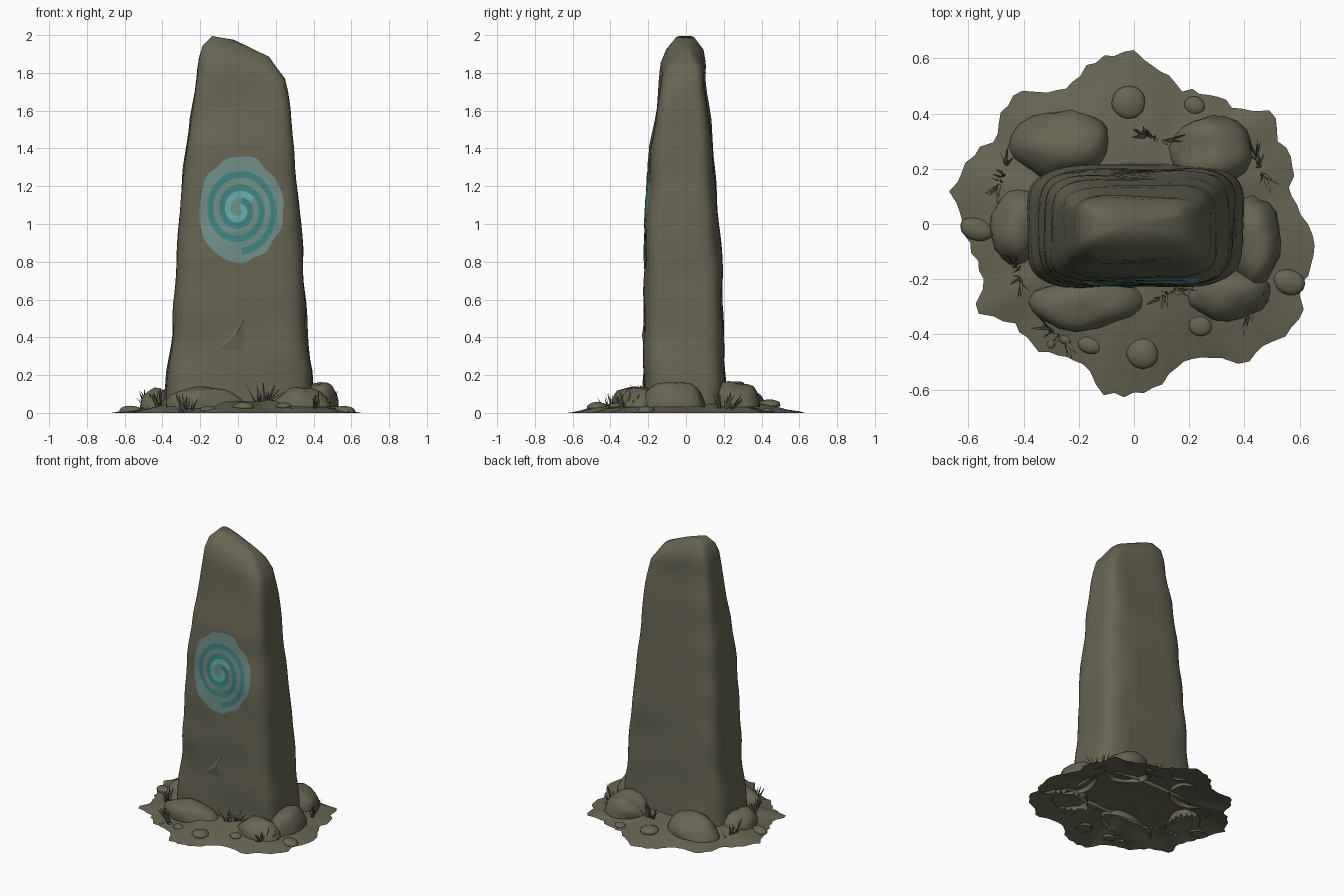
import bpy, bmesh, math, random
from mathutils import Vector, noise
from mathutils.bvhtree import BVHTree

random.seed(4)
if "Cube" in bpy.data.objects:
    bpy.data.objects.remove(bpy.data.objects["Cube"])


def material(name, r, g, b):
    m = bpy.data.materials.new(name)
    m.use_nodes = True
    m.diffuse_color = (r, g, b, 1)
    m.node_tree.nodes["Principled BSDF"].inputs["Base Color"].default_value = (r, g, b, 1)
    return m


OLIVE = material("olive stone", 0.135, 0.13, 0.085)
HALO = material("pale teal halo", 0.16, 0.27, 0.25)
DEEP = material("deep teal", 0.055, 0.22, 0.22)
BRIGHT = material("bright teal", 0.13, 0.42, 0.41)


def build(name, bm, mats, smooth=50):
    me = bpy.data.meshes.new(name)
    bm.to_mesh(me)
    bm.free()
    ob = bpy.data.objects.new(name, me)
    bpy.context.collection.objects.link(ob)
    for m in mats:
        me.materials.append(m)
    bpy.ops.object.select_all(action='DESELECT')
    ob.select_set(True)
    bpy.context.view_layer.objects.active = ob
    bpy.ops.object.shade_smooth_by_angle(angle=math.radians(smooth))
    return ob


def bridge(bm, a, b, closed=True):
    n = len(a)
    return [bm.faces.new((a[i], a[(i + 1) % n], b[(i + 1) % n], b[i]))
            for i in range(n if closed else n - 1)]


def tree(ob):
    bm = bmesh.new()
    bm.from_mesh(ob.data)
    t = BVHTree.FromBMesh(bm)
    bm.free()
    return t


# Standing stone: left x, left z, right x, right z, front y, back y
SECTIONS = [
    (-.39, .04, .40, .04, -.23, .215), (-.38, .22, .40, .22, -.23, .21),
    (-.35, .42, .37, .42, -.225, .205), (-.335, .75, .35, .75, -.225, .195),
    (-.325, 1.0, .335, 1.0, -.22, .175), (-.28, 1.42, .305, 1.4, -.19, .15),
    (-.245, 1.63, .28, 1.6, -.16, .125), (-.225, 1.77, .265, 1.7, -.145, .11),
    (-.21, 1.88, .25, 1.77, -.13, .105), (-.19, 1.945, .205, 1.83, -.105, .095),
    (-.135, 1.995, .17, 1.885, -.06, .05)]


def section_ring(bm, s, n=48):
    xl, zl, xr, zr, yf, yb = s
    ring = []
    for i in range(n):
        a = 2 * math.pi * (i + .5) / n
        c, q = math.cos(a), math.sin(a)
        u = math.copysign(abs(c) ** .42, c)
        v = math.copysign(abs(q) ** .42, q)
        f = (u + 1) / 2
        p = Vector((xl + (xr - xl) * f, (yf + yb) / 2 + (yb - yf) / 2 * v, zl + (zr - zl) * f))
        wear = noise.noise(p * 4.5) * .014
        p += Vector((u, v, 0)) * (wear - .004)
        ring.append(bm.verts.new(p))
    return ring


bm = bmesh.new()
rings = []
for lo, hi in zip(SECTIONS, SECTIONS[1:]):
    steps = max(1, round((hi[1] - lo[1]) / .06))
    for k in range(steps):
        rings.append(section_ring(bm, [a + (b - a) * k / steps for a, b in zip(lo, hi)]))
rings.append(section_ring(bm, SECTIONS[-1]))
for a, b in zip(rings, rings[1:]):
    bridge(bm, a, b)
peak = bm.verts.new((-.02, 0, 1.975))
top = rings[-1]
for i in range(len(top)):
    bm.faces.new((top[i], top[(i + 1) % len(top)], peak))
stone = build("standing_stone", bm, [OLIVE], 60)
stone_tree = tree(stone)


def on_front(x, z, lift):
    hit = stone_tree.ray_cast(Vector((x, -1, z)), Vector((0, 1, 0)))[0]
    return Vector((x, hit.y - lift, z))


# Chipped wedge low on the front
bm = bmesh.new()
chip = [bm.verts.new(on_front(x, z, d)) for x, z, d in
        ((-.13, .32, -.002), (.04, .51, -.002), (-.01, .41, .014), (.03, .32, -.002))]
for f in ((0, 2, 1), (0, 3, 2), (1, 2, 3)):
    bm.faces.new([chip[i] for i in f])
build("front_chip", bm, [OLIVE], 10)

# Painted halo with a ragged rim
CX, CZ = .015, 1.075
bm = bmesh.new()
loops = []
for k in range(1, 11):
    loop = []
    for i in range(64):
        a = 2 * math.pi * i / 64
        rag = 1 + .09 * noise.noise(Vector((math.cos(a) * 2.5, math.sin(a) * 2.5, 3)))
        r = k / 10 * rag
        loop.append(bm.verts.new(on_front(CX + .225 * r * math.cos(a), CZ + .28 * r * math.sin(a), .003)))
    loops.append(loop)
for a, b in zip(loops, loops[1:]):
    bridge(bm, a, b)
bm.faces.new(loops[0])
build("painted_halo", bm, [HALO])

# Painted spiral: one winding ribbon, coloured across its width
bm = bmesh.new()
TURNS, PITCH, COLS = 2.45, .062, 6
rows = []
for i in range(int(TURNS * 48) + 1):
    t = i / 48
    a = -math.pi / 2 + (TURNS - t) * 2 * math.pi
    row = []
    for j in range(COLS + 1):
        r = PITCH * (t + j / COLS)
        row.append(bm.verts.new(on_front(CX - .01 + r * math.cos(a), CZ + 1.12 * r * math.sin(a), .006)))
    rows.append(row)
for i, (a, b) in enumerate(zip(rows, rows[1:])):
    for j, f in enumerate(bridge(bm, a, b, False)):
        inner = i < 48 * 1.1
        f.material_index = (2 if inner else 0) if j < 3 else 1
bmesh.ops.recalc_face_normals(bm, faces=bm.faces)
if sum(f.normal.y for f in bm.faces) > 0:
    bmesh.ops.reverse_faces(bm, faces=bm.faces)
build("painted_spiral", bm, [HALO, DEEP, BRIGHT])

# Ragged ground mound, radius every ten degrees
RIM = [.63, .58, .61, .6, .64, .55, .54, .51, .56, .63, .62, .57, .56, .63, .63, .59, .65, .68,
       .62, .6, .58, .65, .56, .57, .55, .54, .63, .61, .59, .53, .56, .65, .66, .69, .64, .66]
bm = bmesh.new()
loops = []
for frac, h in ((.12, .07), (.35, .065), (.55, .06), (.7, .042), (.85, .02), (.94, .008), (1, 0)):
    loop = []
    for i in range(108):
        a = math.radians(i * 360 / 108)
        k, f = divmod(i, 3)
        r = RIM[k] + (RIM[(k + 1) % 36] - RIM[k]) * f / 3
        r = r * frac + (random.uniform(-.015, .015) if frac > .9 and f else 0)
        p = Vector((r * math.cos(a), r * math.sin(a), 0))
        p.z = max(0, h + noise.noise(p * 9) * .016 * min(1, h * 30))
        loop.append(bm.verts.new(p))
    loops.append(loop)
for a, b in zip(loops, loops[1:]):
    bridge(bm, b, a)
bm.faces.new(loops[0])
bmesh.ops.recalc_face_normals(bm, faces=bm.faces)
ground = build("ground_mound", bm, [OLIVE], 40)
ground_tree = tree(ground)


def ground_z(x, y):
    hit = ground_tree.ray_cast(Vector((x, y, 1)), Vector((0, 0, -1)))[0]
    return hit.z if hit else 0


def rock(name, x, y, rx, ry, base, height, rough, turn=0):
    bm = bmesh.new()
    bmesh.ops.create_icosphere(bm, subdivisions=3, radius=1)
    for v in bm.verts:
        d = v.co * (1 + rough * noise.noise(v.co * 1.3 + Vector((x, y, 0)) * 9))
        dx, dy = rx * d.x, ry * d.y
        v.co = (x + dx * math.cos(turn) - dy * math.sin(turn),
                y + dx * math.sin(turn) + dy * math.cos(turn), base + height * d.z)
    low = [f for f in bm.faces if f.calc_center_median().z < max(.004, base - .01)]
    bmesh.ops.delete(bm, geom=low, context='FACES')
    for v in bm.verts:
        v.co.z = max(v.co.z, 0)
    build(name, bm, [OLIVE], 50)


# Boulders banked against the base
BOULDERS = [("back_left", -.26, .28, .17, .13, .16), ("back_right", .28, .26, .15, .13, .17),
            ("left", -.42, -.01, .1, .14, .13), ("right", .43, -.06, .1, .17, .17),
            ("front_left", -.18, -.29, .2, .1, .145), ("front_right", .34, -.25, .15, .1, .14)]
for name, x, y, rx, ry, top in BOULDERS:
    rock(name + "_boulder", x, y, rx, ry, .03, top - .03, .25)

# Scattered pebbles
PEBBLES = [(-.02, .44, .06, .06), (.22, .43, .038, .032), (.03, -.47, .057, .055),
           (.24, -.37, .042, .036), (-.16, -.44, .045, .03), (.56, -.21, .062, .045),
           (-.57, -.02, .062, .04), (-.3, -.435, .015, .015), (-.25, -.42, .022, .015)]
for i, (x, y, rx, ry) in enumerate(PEBBLES):
    rock("pebble_%d" % (i + 1), x, y, rx, ry, ground_z(x, y), rx * .45, .08, -.3)

# Grass tufts: fans of thin pointed blades
TUFTS = [(-.48, .17), (.07, .31), (.46, .2), (-.42, -.18), (.13, -.25), (.43, -.31), (-.28, -.4)]
for i, (x, y) in enumerate(TUFTS):
    bm = bmesh.new()
    along = Vector((-y, x, 0)).normalized()
    for k in range(16):
        s = random.uniform(-1, 1)
        root = Vector((x, y, 0)) + along * s * .045
        root.z = ground_z(root.x, root.y) - .005
        lean = along * (s * .055 + random.uniform(-.02, .02))
        lean += Vector((x, y, 0)).normalized() * random.uniform(-.025, .045)
        tip = root + lean + Vector((0, 0, random.uniform(.04, .105)))
        a = random.uniform(0, math.pi)
        side = Vector((math.cos(a), math.sin(a), 0)) * .006
        mid = root.lerp(tip, .6)
        b = [bm.verts.new(p) for p in (root - side, root + side, mid + side * .8, tip, mid - side * .8)]
        bm.faces.new(b)
    build("grass_tuft_%d" % (i + 1), bm, [OLIVE], 30)
